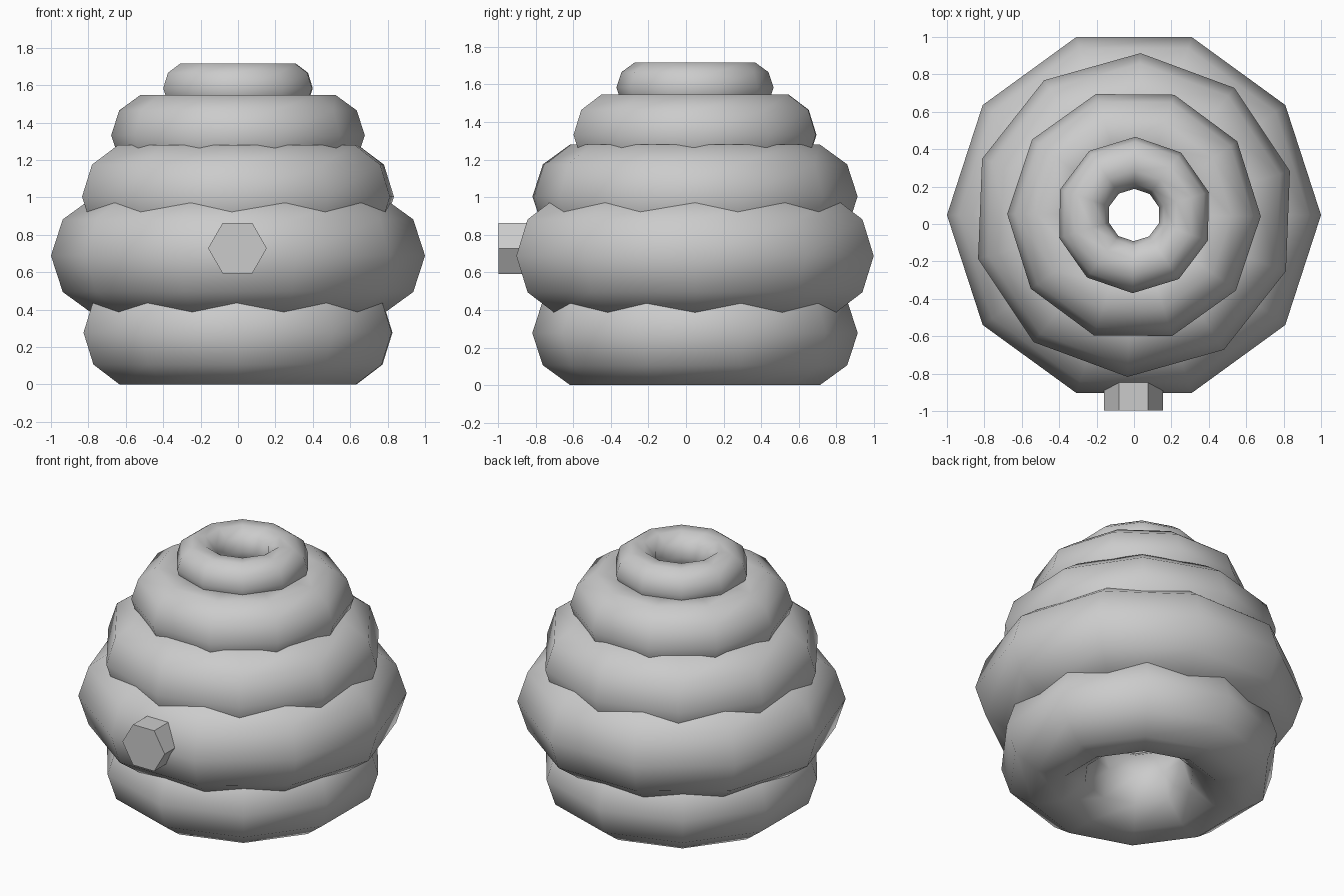
import bpy
from math import radians

if "Cube" in bpy.data.objects:
    bpy.data.objects.remove(bpy.data.objects["Cube"])

CY = 0.048  # hive axis sits slightly behind the origin


def coil(name, major, minor, z, turn):
    bpy.ops.mesh.primitive_torus_add(
        major_segments=10, minor_segments=10,
        major_radius=major, minor_radius=minor,
        location=(0, CY, z), rotation=(0, 0, radians(turn)))
    ob = bpy.context.object
    ob.name = name
    bpy.ops.object.shade_smooth()


# Stacked straw coils, bottom to top: major radius, minor radius, height, twist
coils = [
    (0.575, 0.291, 0.277, 17.5),
    (0.670, 0.330, 0.688, 0),
    (0.575, 0.291, 1.004, 15.7),
    (0.452, 0.226, 1.332, -0.5),
    (0.279, 0.139, 1.584, 17),
]
for i, (major, minor, z, turn) in enumerate(coils, 1):
    coil(f"hive_coil_{i}", major, minor, z, turn)

# Hexagonal entrance plug on the front, flat side up
FRONT, BACK = -0.998, -0.72
bpy.ops.mesh.primitive_cylinder_add(
    vertices=6, radius=0.157, depth=BACK - FRONT,
    location=(-0.003, (FRONT + BACK) / 2, 0.728))
plug = bpy.context.object
plug.name = "hive_entrance"
plug.rotation_euler = (radians(90), radians(30), 0)
# Six-sided prism: spin about its own axis, then lay it along y
plug.rotation_mode = 'XYZ'
plug.rotation_euler = (0, 0, 0)
from mathutils import Matrix
plug.data.transform(Matrix.Rotation(radians(90), 4, 'X') @ Matrix.Rotation(radians(30), 4, 'Z'))
